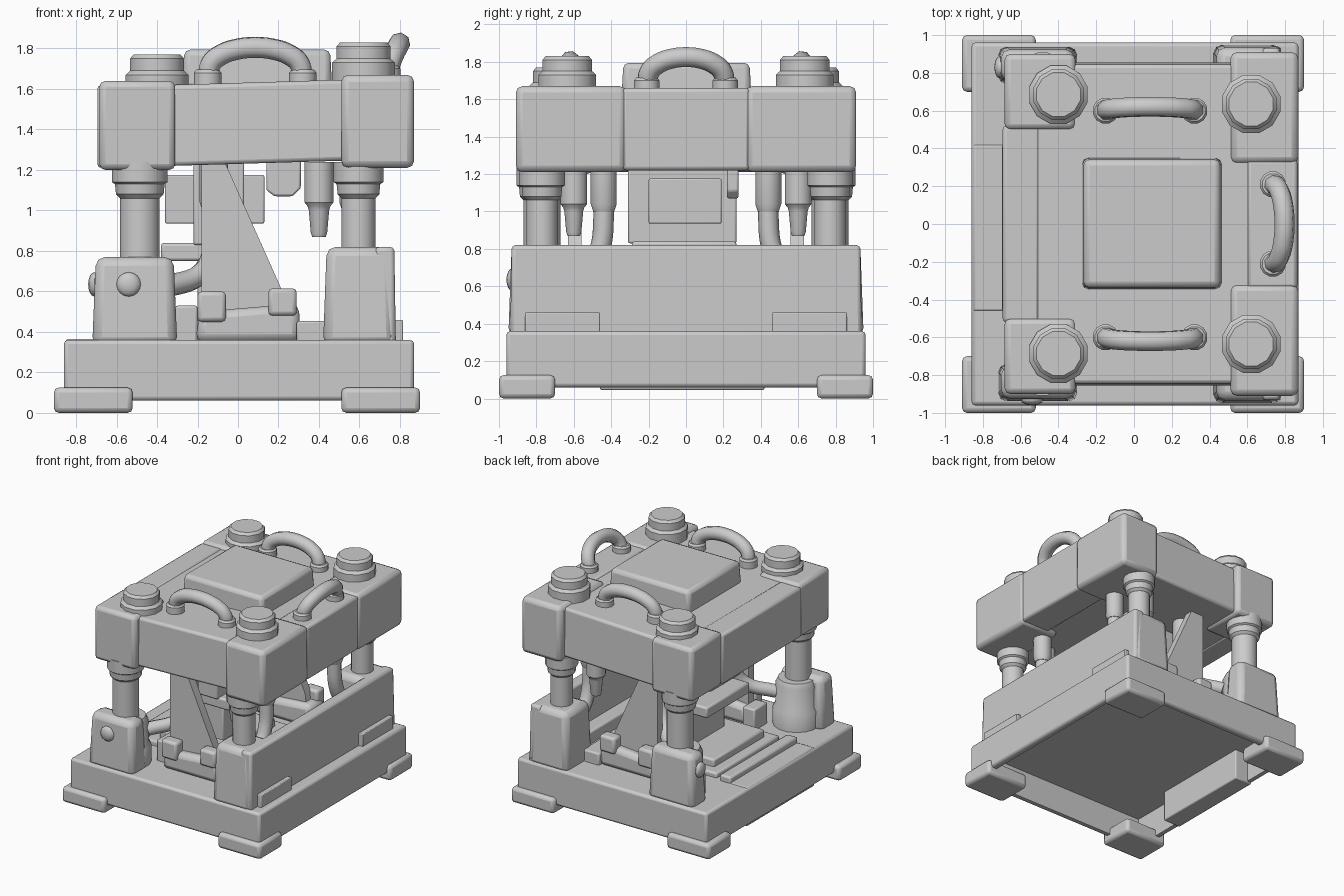
import bpy, bmesh, math
from mathutils import Vector

if "Cube" in bpy.data.objects:
    bpy.data.objects.remove(bpy.data.objects["Cube"])


def finish(name, bm, bevel=0.0, segments=2):
    bmesh.ops.recalc_face_normals(bm, faces=bm.faces[:])
    mesh = bpy.data.meshes.new(name)
    bm.to_mesh(mesh)
    bm.free()
    ob = bpy.data.objects.new(name, mesh)
    bpy.context.collection.objects.link(ob)
    if bevel:
        m = ob.modifiers.new("bevel", "BEVEL")
        m.width, m.segments, m.limit_method = bevel, segments, "ANGLE"
    bpy.context.view_layer.objects.active = ob
    ob.select_set(True)
    bpy.ops.object.shade_smooth_by_angle(angle=math.radians(35))
    ob.select_set(False)
    return ob


def box(name, x, y, z, bevel=0.02, taper=0.0, shear=0.0):
    """Box from ranges; taper insets the top, shear lifts z along x."""
    x, y, z = sorted(x), sorted(y), sorted(z)
    bm = bmesh.new()
    bmesh.ops.create_cube(bm, size=1)
    for v in bm.verts:
        top = v.co.z > 0
        cx, cy = sum(x) / 2, sum(y) / 2
        sx, sy = x[1] - x[0], y[1] - y[0]
        if top:
            sx, sy = sx - 2 * taper, sy - 2 * taper
        px = cx + v.co.x * sx
        v.co = (px, cy + v.co.y * sy, z[top] + shear * px)
    return finish(name, bm, bevel)


def lathe(name, centre, profile, sides=16):
    """Solid of revolution about z from (radius, z) pairs."""
    bm = bmesh.new()
    rings = []
    for r, z in profile:
        rings.append([bm.verts.new((centre[0] + r * math.cos(a), centre[1] + r * math.sin(a), z))
                      for a in (2 * math.pi * (i + 0.5) / sides for i in range(sides))])
    for lo, hi in zip(rings, rings[1:]):
        for i in range(sides):
            j = (i + 1) % sides
            bm.faces.new((lo[i], lo[j], hi[j], hi[i]))
    bm.faces.new(rings[0][::-1])
    bm.faces.new(rings[-1])
    return finish(name, bm)


def prism(name, outline, y, bevel=0.0):
    """Extrude an (x, z) outline across a y range."""
    bm = bmesh.new()
    face = bm.faces.new([bm.verts.new((px, y[0], pz)) for px, pz in outline])
    ext = bmesh.ops.extrude_face_region(bm, geom=[face])
    bmesh.ops.translate(bm, vec=(0, y[1] - y[0], 0),
                        verts=[g for g in ext["geom"] if isinstance(g, bmesh.types.BMVert)])
    return finish(name, bm, bevel)


def tube(name, points, radius):
    """Round pipe following a smooth path."""
    cu = bpy.data.curves.new(name, "CURVE")
    cu.dimensions, cu.bevel_depth, cu.bevel_resolution = "3D", radius, 2
    cu.use_fill_caps, cu.resolution_u = True, 5
    sp = cu.splines.new("BEZIER")
    sp.bezier_points.add(len(points) - 1)
    for bp, p in zip(sp.bezier_points, points):
        bp.co = p
        bp.handle_left_type = bp.handle_right_type = "AUTO"
    ob = bpy.data.objects.new(name, cu)
    bpy.context.collection.objects.link(ob)
    return ob


def handle(name, centre, half, along_x, lean):
    """Arched grab handle with a collar at each foot."""
    cx, cy, z = centre
    pts = []
    for i in range(9):
        a = math.pi * i / 8
        t, h = -half * math.cos(a), math.sin(a)
        off = lean * h
        p = (cx + t, cy + off) if along_x else (cx + off, cy + t)
        pts.append((*p, z + 0.145 * h ** 0.8))
    tube(name, pts, 0.054)
    for p in (pts[0], pts[-1]):
        lathe(name + "_foot", p, [(0.07, z - 0.06), (0.07, z + 0.02), (0.058, z + 0.035)], 12)


def bolt(name, loc, axis):
    bm = bmesh.new()
    bmesh.ops.create_uvsphere(bm, u_segments=12, v_segments=8, radius=0.06)
    for v in bm.verts:
        v.co[axis] *= 0.5
        v.co += Vector(loc)
    finish(name, bm)


# Base shell, hollow from below, with a box sill on the left side
base = box("base", (-0.86, 0.87), (-0.96, 0.96), (0.06, 0.36), 0.02)
cavity = box("cavity_cutter", (-0.81, 0.82), (-0.91, 0.91), (-0.1, 0.3), 0)
cavity.hide_render = True
cavity.hide_viewport = True
cut = base.modifiers.new("cavity", "BOOLEAN")
cut.operation, cut.object, cut.solver = "DIFFERENCE", cavity, "EXACT"
box("left_sill", (-0.85, -0.69), (-0.46, 0.42), (0.045, 0.365), 0.01)
box("left_ledge", (-0.7, -0.6), (-0.46, 0.42), (0.33, 0.41), 0.015)

# Right side wall between the two right-hand posts
box("right_wall", (0.67, 0.78), (-0.94, 0.94), (0.33, 0.82), 0.02, 0.008)
box("right_wall_ledge", (0.56, 0.7), (-0.6, 0.6), (0.33, 0.46), 0.015)

for s in (-1, 1):
    side = "front" if s < 0 else "back"
    # Feet
    for x in ((-0.91, -0.52), (0.51, 0.90)):
        box(side + "_foot", x, (s * 0.7, s * 1.0), (0, 0.125), 0.025)

    # Post housings: shallow shells, the left ones with a round socket behind
    box(side + "_left_housing", (-0.72, -0.3), (s * 0.94, s * 0.74), (0.33, 0.77), 0.045, 0.018)
    lathe(side + "_left_socket", (-0.485, s * 0.75), [(0.18, 0.33), (0.18, 0.5), (0.16, 0.53),
                                                      (0.16, 0.7), (0.14, 0.74)], 16)
    box(side + "_right_housing", (0.42, 0.78), (s * 0.95, s * 0.6), (0.33, 0.82), 0.045, 0.018)
    box(side + "_wall_pad", (0.74, 0.815), (s * 0.46, s * 0.86), (0.34, 0.46), 0.006)

    # Columns with collars, and caps on the deck
    for x, y, cx, cy, top, r in ((-0.485, 0.77, -0.40, 0.685, 1.77, 0.1),
                                 (0.595, 0.77, 0.62, 0.635, 1.83, 0.085)):
        lathe(side + "_column", (x, s * y), [(r, 0.7), (r, 1.06), (r + 0.02, 1.08), (r + 0.025, 1.13),
                                             (r + 0.04, 1.14), (r + 0.04, 1.24)], 16)
        lathe(side + "_cap", (cx, s * cy), [(0.16, 1.58), (0.16, top - 0.1), (0.138, top - 0.08),
                                            (0.138, top - 0.02), (0.12, top)], 12)

    # Corner blocks of the upper frame
    box(side + "_left_block", (-0.685, -0.31), (s * 0.9, s * 0.5), (1.2, 1.64), 0.03)
    box(side + "_right_block", (0.51, 0.87), (s * 0.91, s * 0.32), (1.21, 1.67), 0.035)

    # Triangular gusset with its ramp foot and bolts
    prism(side + "_gusset", [(-0.18, 0.35), (0.25, 0.35), (0.22, 0.6), (-0.07, 1.25), (-0.18, 1.25)],
          (s * 0.56, s * 0.63))
    prism(side + "_gusset_foot", [(-0.21, 0.35), (0.31, 0.35), (0.3, 0.54), (-0.19, 0.5)],
          (s * 0.5, s * 0.7), 0.04)
    box(side + "_foot_bolt", (-0.2, -0.06), (s * 0.62, s * 0.72), (0.45, 0.6), 0.02)
    box(side + "_foot_bolt", (0.15, 0.29), (s * 0.62, s * 0.72), (0.48, 0.615), 0.02)
    box(side + "_floor_block", (-0.31, -0.2), (s * 0.45, s * 0.62), (0.34, 0.53), 0.012)
    box(side + "_floor_block", (0.29, 0.44), (s * 0.4, s * 0.72), (0.34, 0.455), 0.012)

    # Hanging nozzle
    lathe(side + "_nozzle", (0.4, s * 0.6), [(0.035, 0.87), (0.042, 0.89), (0.052, 1.0), (0.058, 1.02),
                                             (0.074, 1.04), (0.074, 1.24)], 12)

    # Hoses looping from the deck into the housings
    for name, x, bend, end in (("left_hose", -0.12, -0.18, -0.36), ("right_hose", 0.57, 0.57, 0.58)):
        tube(side + "_" + name, [(x, s * 0.44, 1.24), (x, s * 0.44, 0.98), (x, s * 0.46, 0.8),
                                 (bend, s * 0.52, 0.69), (end, s * 0.66, 0.62)], 0.055)
        lathe(side + "_" + name + "_socket", (x, s * 0.44), [(0.058, 1.0), (0.072, 1.04), (0.072, 1.24)], 12)

    handle(side + "_handle", (0.085, s * 0.6, 1.66), 0.235, True, s * 0.02)

# Dome bolts on the left housings
bolt("front_housing_bolt", (-0.54, -0.93, 0.635), 1)
bolt("left_housing_bolt", (-0.71, 0.83, 0.635), 0)

# Upper frame: sloping deck, side beams and raised lid
box("deck", (-0.66, 0.8), (-0.855, 0.855), (1.23, 1.63), 0.02, 0.01, 0.03)
box("left_beam", (-0.695, -0.5), (-0.52, 0.52), (1.21, 1.62), 0.02)
box("right_beam", (0.6, 0.865), (-0.34, 0.34), (1.22, 1.66), 0.02)
box("lid", (-0.275, 0.465), (-0.345, 0.35), (1.6, 1.795), 0.03, 0.01)
handle("right_handle", (0.735, 0, 1.68), 0.21, False, 0.062)

# Central ram: column, head box and ledge
box("ram_column", (-0.22, 0.03), (-0.31, 0.27), (0.83, 1.26), 0.01)
box("ram_core", (-0.2, 0.02), (-0.22, 0.2), (0.4, 0.8), 0.01)
box("ram_head", (-0.36, 0.13), (-0.2, 0.19), (0.935, 1.175), 0.008)
box("ram_ledge", (-0.38, 0.12), (-0.29, 0.27), (0.75, 0.84), 0.015)
prism("hanging_wedge", [(0.14, 1.25), (0.31, 1.25), (0.31, 1.11), (0.27, 1.07), (0.18, 1.07), (0.14, 1.1)],
      (0.22, 0.28), 0.01)

# Stacked floor trays
box("lower_tray", (-0.56, 0.2), (-0.42, 0.4), (0.34, 0.4), 0.015)
box("upper_tray", (-0.48, 0.12), (-0.34, 0.32), (0.38, 0.46), 0.015)
